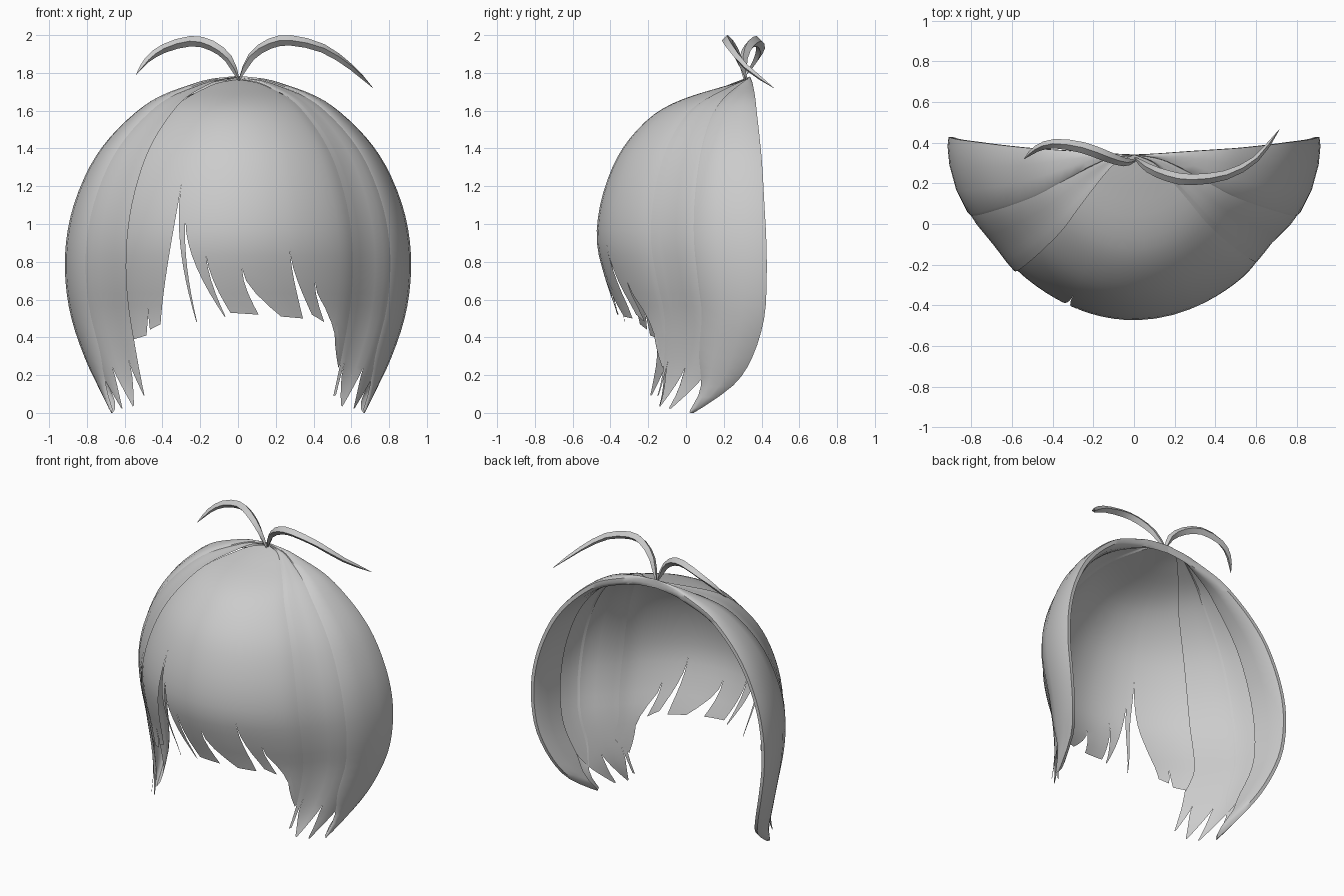
import bpy, bmesh, math
from mathutils import Vector

if "Cube" in bpy.data.objects:
    bpy.data.objects.remove(bpy.data.objects["Cube"])

hair = bpy.data.materials.new("hair grey")
hair.diffuse_color = (0.6, 0.6, 0.6, 1)
hair.use_nodes = True
hair.node_tree.nodes["Principled BSDF"].inputs["Base Color"].default_value = hair.diffuse_color

# Dome profile: height, half width, front y, back y
DOME = [(1.765, 0, .34, .34), (1.75, .14, .28, .347), (1.72, .25, .17, .353),
        (1.66, .41, -.02, .36), (1.58, .53, -.17, .366), (1.45, .665, -.30, .378),
        (1.3, .77, -.39, .39), (1.1, .855, -.455, .40), (.9, .897, -.472, .41),
        (.7, .90, -.425, .412), (.5, .868, -.36, .40), (.3, .80, -.35, .34),
        (.15, .73, -.365, .24), (0, .655, -.34, .03)]
CENTRE = Vector((0, .4, .7))
STEPS = 3                       # mesh rows per profile row
LAST = len(DOME) - 1


def spline(a, b, c, d, f):
    return .5 * (2 * b + (c - a) * f + (2 * a - 5 * b + 4 * c - d) * f * f
                 + (3 * b - a - 3 * c + d) * f ** 3)


def section(t):
    """Smooth profile values at a fractional row."""
    i = min(int(t), LAST - 1)
    rows = [DOME[min(max(i + k, 0), LAST)] for k in (-1, 0, 1, 2)]
    return [spline(*v, t - i) for v in zip(*rows)]


def row_of(z):
    """Fractional profile row at height z."""
    lo, hi = 0, LAST
    for _ in range(30):
        mid = (lo + hi) / 2
        if section(mid)[0] > z:
            lo = mid
        else:
            hi = mid
    return hi


def angle_at(x, z):
    return math.degrees(math.asin(x / section(row_of(z))[1]))


def dome_point(deg, t, off):
    """Point on the dome; 0 degrees is the front, 90 the right rim."""
    z, w, yf, yb = section(t)
    a = math.radians(deg)
    k = 1 - .033 * math.sin(2 * a) ** 2
    k -= .032 * math.exp(-((deg - 52) / 8) ** 2)      # dips beside the rim locks
    k -= .014 * math.exp(-((deg + 54) / 8) ** 2)
    p = Vector((w * k * math.sin(a), yb - (yb - yf) * k * math.cos(a), z))
    p = CENTRE + (p - CENTRE) * (1 + off)
    p.z = max(p.z, 0)
    return p


def column(root, apex, end, z, off):
    """Meridian from the crown, bending from root to end angle below the apex height."""
    t_apex, t_end = row_of(apex), row_of(z)
    pts = []
    for r in range(LAST * STEPS + 1):
        t = min(r / STEPS, t_end)
        f = max(0, (t - t_apex) / max(t_end - t_apex, .001))
        pts.append(dome_point(root + (end - root) * min(f, 1) ** 1.6, t, off))
    return pts


def make(name, verts, faces, angle, merge=False):
    me = bpy.data.meshes.new(name)
    me.from_pydata(verts, [], faces)
    if merge:
        bm = bmesh.new()
        bm.from_mesh(me)
        bmesh.ops.remove_doubles(bm, verts=bm.verts, dist=.0005)
        bm.to_mesh(me)
        bm.free()
    me.validate()
    me.materials.append(hair)
    ob = bpy.data.objects.new(name, me)
    bpy.context.collection.objects.link(ob)
    bpy.ops.object.select_all(action='DESELECT')
    ob.select_set(True)
    bpy.context.view_layer.objects.active = ob
    bpy.ops.object.shade_smooth_by_angle(angle=math.radians(angle))


def sheet(name, strips, flip=False):
    """Each strip is a list of column keys; strips sharing an upper edge are welded."""
    verts, faces = [], []
    n = LAST * STEPS + 1
    for keys in strips:
        base = len(verts)
        for k in keys:
            verts += column(*k)
        for c in range(len(keys) - 1):
            for r in range(n - 1):
                i = base + c * n + r
                f = (i, i + 1, i + n + 1, i + n)
                faces.append(f[::-1] if flip else f)
    make(name, verts, faces, 50, True)


def strand(left, right, cuts=3):
    """Strip of columns blended between a left and a right edge key."""
    return [tuple(p + (q - p) * i / cuts for p, q in zip(left, right))
            for i in range(cuts + 1)]


# Front fringe strands: root angle, notch height, tip x, tip z for each edge
FRINGE = [((-46, .60, -.57, .39), (-34, .55, -.50, .41)),
          ((-34, .55, -.48, .44), (-22, 1.19, -.42, .47)),
          ((-22, 1.19, -.222, .48), (-18.8, 1.03, -.218, .48)),
          ((-18.8, 1.03, -.072, .51), (-11, .86, -.066, .51)),
          ((-11, .86, -.04, .53), (1.3, .76, .11, .52)),
          ((1.3, .76, .23, .51), (18, .86, .35, .50)),
          ((18, .86, .40, .52), (27.5, .69, .47, .48)),
          ((27.5, .69, .545, .46), (38, .48, .56, .30)),
          ((38, .48, .56, .24), (46, .50, .65, .36))]
sheet("fringe", [strand(*[(r, a, angle_at(x, z), z, 0) for r, a, x, z in pair])
                 for pair in FRINGE])

# Side locks with ragged tips: root angle, notch height, end angle, tip z, offset
LOCK = [((49, .26, 57, .045, .010), (61, .25, 58, .04, .010)),
        ((61, .25, 67, .03, .010), (74, .28, 69, .025, .004))]
# Rim locks sweep to a rear tip, then fold inward as a lining
RIM = [(64, .40, 85, .02, .002), (66, .40, 86, .015, .014), (74, .30, 87, .012, .018),
       (82, .30, 88, .01, .018), (88, .30, 89, .005, .016), (91, .3, 91, .005, .010),
       (91, .3, 91, .01, -.015), (88, .3, 89, .04, -.034), (83, .3, 86, .08, -.038),
       (75, .3, 80, .16, -.028)]
for side, sign, start in (("left", -1, (42, .5, 46, .1, .014)),
                          ("right", 1, (45, .5, 50, .09, .002))):
    def mirror(keys):
        return [(sign * k[0], k[1], sign * k[2], k[3], k[4]) for k in keys]
    pairs = [(start, (49, .26, start[2] + 1, .10, .010))] + LOCK
    sheet("side_lock_" + side, [mirror(strand(*p)) for p in pairs], sign < 0)
    sheet("rim_lock_" + side, [mirror(RIM)], sign < 0)


def sprig(name, path):
    """Tapered blade with a diamond section swept along a smooth path."""
    pts = [Vector(p) for p in path]
    ext = [2 * pts[0] - pts[1]] + pts + [2 * pts[-1] - pts[-2]]
    line = [spline(*ext[i - 1:i + 3], f) for i in range(1, len(ext) - 2) for f in (0, .5)]
    line.append(pts[-1])
    verts, faces, m = [], [], len(line)
    for i, p in enumerate(line):
        u = i / (m - 1)
        tan = (line[min(i + 1, m - 1)] - line[max(i - 1, 0)]).normalized()
        across = tan.cross(Vector((0, 0, 1))).normalized()
        up = across.cross(tan)
        w = .004 + .024 * math.sin(math.pi * u ** .8) ** .8 if u < 1 else .001
        verts += [p + across * w, p + up * w, p - across * w, p - up * w]
    for i in range(m - 1):
        for k in range(4):
            a, b = i * 4 + k, i * 4 + (k + 1) % 4
            faces.append((a, a + 4, b + 4, b))
    faces += [(0, 1, 2, 3), tuple(range(m * 4 - 1, m * 4 - 5, -1))]
    make(name, verts, faces, 35)


# Two curved sprigs at the crown
sprig("sprig_right", [(.005, .325, 1.76), (.07, .275, 1.885), (.17, .235, 1.955), (.28, .218, 1.972),
                      (.45, .24, 1.93), (.6, .32, 1.83), (.715, .465, 1.72)])
sprig("sprig_left", [(.005, .31, 1.76), (-.05, .305, 1.875), (-.14, .335, 1.945), (-.25, .375, 1.968),
                     (-.39, .395, 1.93), (-.48, .37, 1.87), (-.54, .32, 1.79)])
